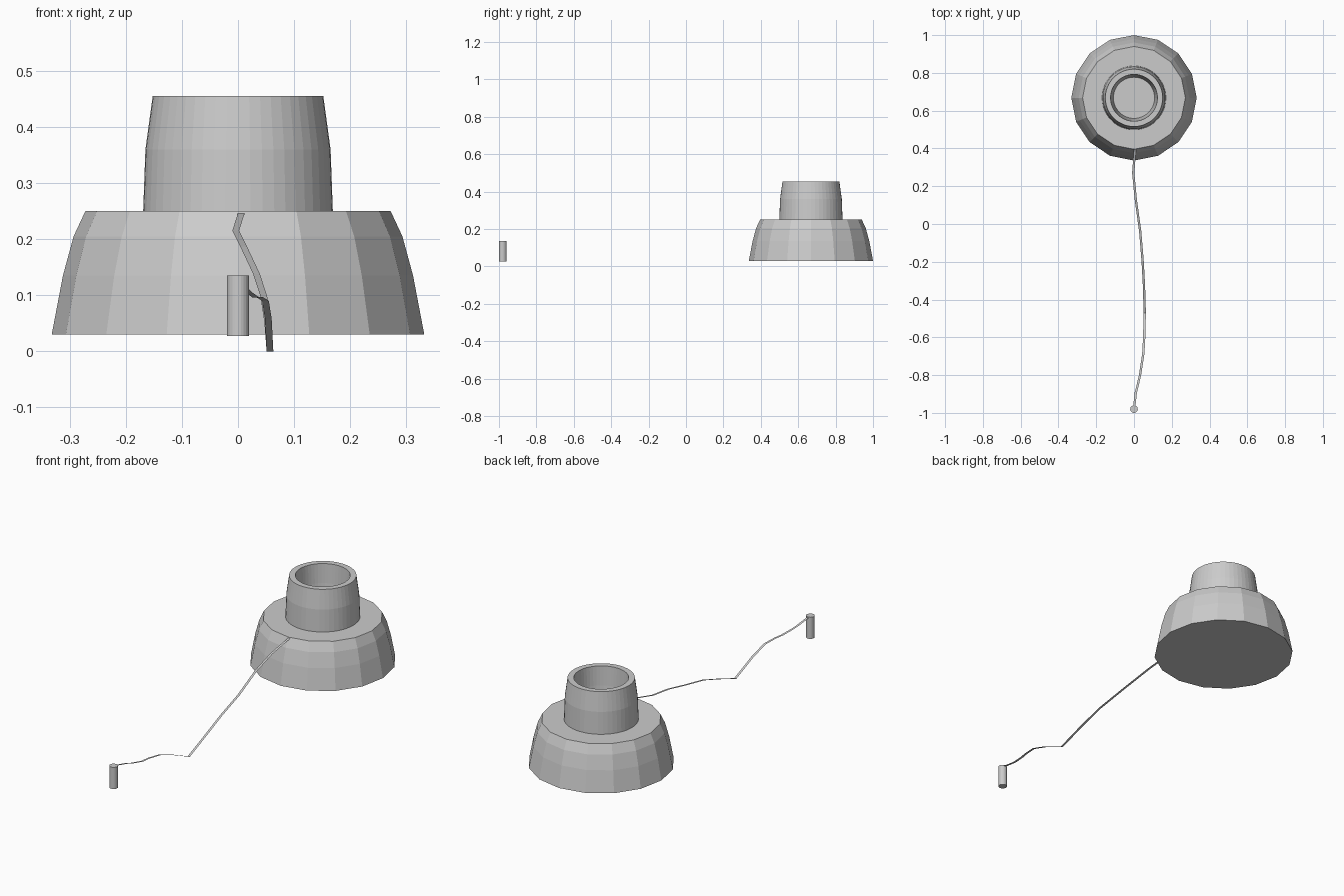
import bpy, math

if "Cube" in bpy.data.objects:
    bpy.data.objects.remove(bpy.data.objects["Cube"])


def make_object(name, verts, faces):
    mesh = bpy.data.meshes.new(name)
    mesh.from_pydata(verts, [], faces)
    mesh.update()
    obj = bpy.data.objects.new(name, mesh)
    bpy.context.collection.objects.link(obj)
    return obj


def lathe(name, profile, sides, y):
    """Revolve (radius, z) points about a vertical axis at y; cap both ends."""
    verts = []
    for r, z in profile:
        for i in range(sides):
            a = 2 * math.pi * i / sides
            verts.append((r * math.cos(a), y + r * math.sin(a), z))
    faces = []
    for k in range(len(profile) - 1):
        for i in range(sides):
            j = (i + 1) % sides
            a, b = k * sides, (k + 1) * sides
            faces.append((a + i, a + j, b + j, b + i))
    last = (len(profile) - 1) * sides
    faces.append(tuple(reversed(range(sides))))
    faces.append(tuple(range(last, last + sides)))
    return make_object(name, verts, faces)


CUP_Y = 0.668

# Low-poly domed base
lathe("base", [(0.332, 0.03), (0.312, 0.135), (0.293, 0.205), (0.272, 0.25)],
      16, CUP_Y)

# Hollow tapered cup on the base
lathe("cup", [(0.169, 0.25), (0.165, 0.36), (0.152, 0.455),
              (0.124, 0.455), (0.119, 0.36), (0.109, 0.255)], 48, CUP_Y)

# Small handle peg
lathe("peg", [(0.02, 0.027), (0.02, 0.135)], 24, -0.98)

# Flat, paper-thin string between peg and base
path = [(0.0, -0.98, 0.134), (0.010, -0.89, 0.114), (0.018, -0.86, 0.106),
        (0.032, -0.80, 0.096), (0.038, -0.76, 0.097), (0.049, -0.69, 0.090),
        (0.054, -0.60, 0.058), (0.057, -0.47, 0.0), (0.053, -0.33, 0.052),
        (0.046, -0.20, 0.098), (0.033, -0.04, 0.138), (0.010, 0.126, 0.187),
        (-0.004, 0.27, 0.215), (0.006, 0.40, 0.247)]
W = 0.006
verts = [(x + s * W, y, z) for x, y, z in path for s in (-1, 1)]
faces = [(2 * i, 2 * i + 1, 2 * i + 3, 2 * i + 2) for i in range(len(path) - 1)]
make_object("string", verts, faces)
